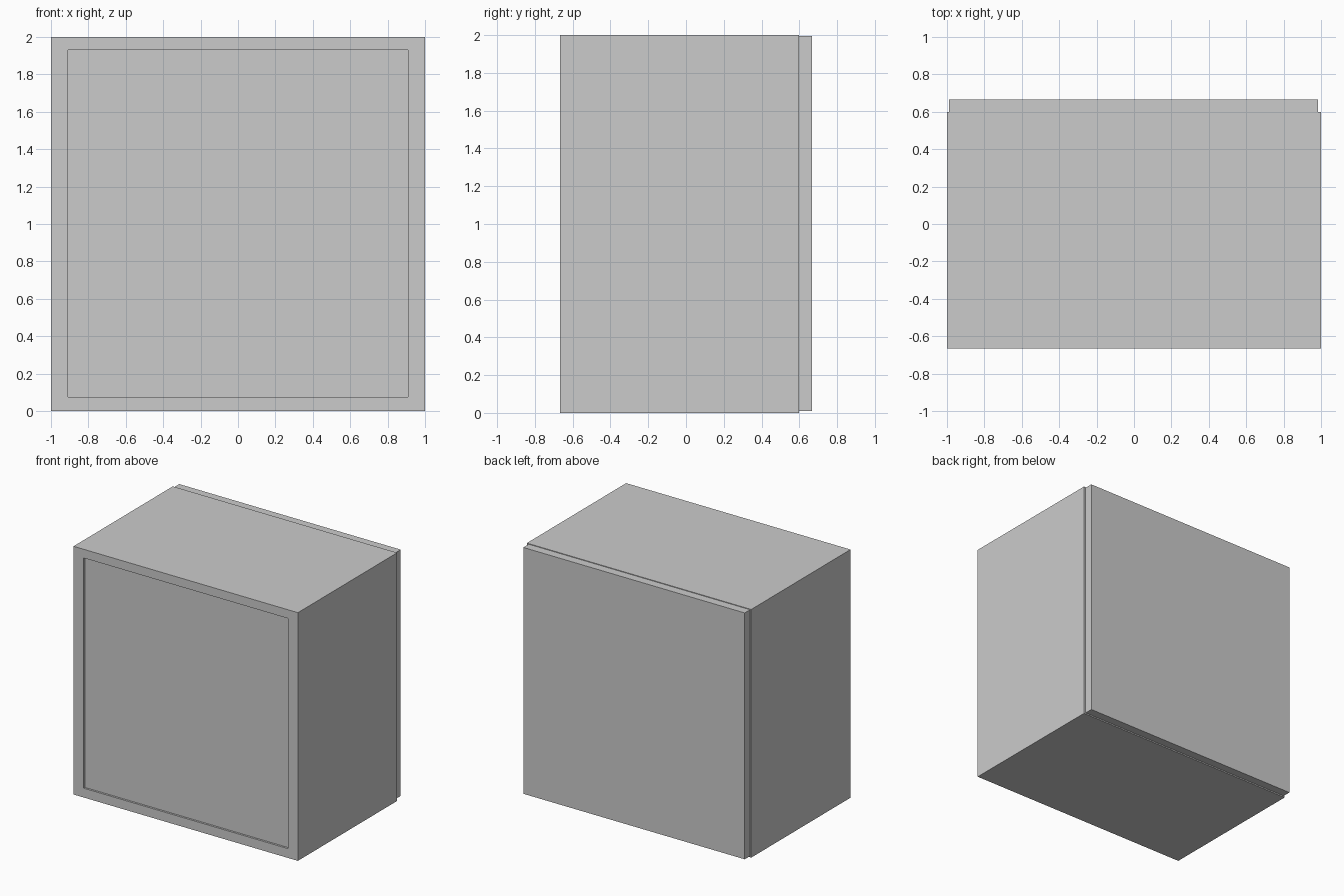
import bpy, bmesh

if "Cube" in bpy.data.objects:
    bpy.data.objects.remove(bpy.data.objects["Cube"])


def box(name, x, y, z):
    """Box from (min, max) ranges; returns the object."""
    bm = bmesh.new()
    bmesh.ops.create_cube(bm, size=1)
    for v in bm.verts:
        v.co = [r[0] if c < 0 else r[1] for c, r in zip(v.co, (x, y, z))]
    mesh = bpy.data.meshes.new(name)
    bm.to_mesh(mesh)
    bm.free()
    obj = bpy.data.objects.new(name, mesh)
    bpy.context.collection.objects.link(obj)
    return obj


# Cabinet body with a shallow recessed panel in the front
body = box("cabinet_body", (-1, 1), (-0.666, 0.598), (0, 2))
bm = bmesh.new()
bm.from_mesh(body.data)
front = min(bm.faces, key=lambda f: f.calc_center_median().y)
bmesh.ops.inset_individual(bm, faces=[front], thickness=0.07)
for v in front.verts:
    v.co.x = 0.91 if v.co.x > 0 else -0.91
    v.co.z = 1.93 if v.co.z > 1 else 0.075
panel = bmesh.ops.extrude_discrete_faces(bm, faces=[front])["faces"][0]
bmesh.ops.translate(bm, verts=panel.verts, vec=(0, 0.016, 0))
bmesh.ops.recalc_face_normals(bm, faces=bm.faces)
bm.to_mesh(body.data)
bm.free()

# Slightly smaller slab on the back
box("back_slab", (-0.99, 0.984), (0.598, 0.666), (0.01, 1.995))
